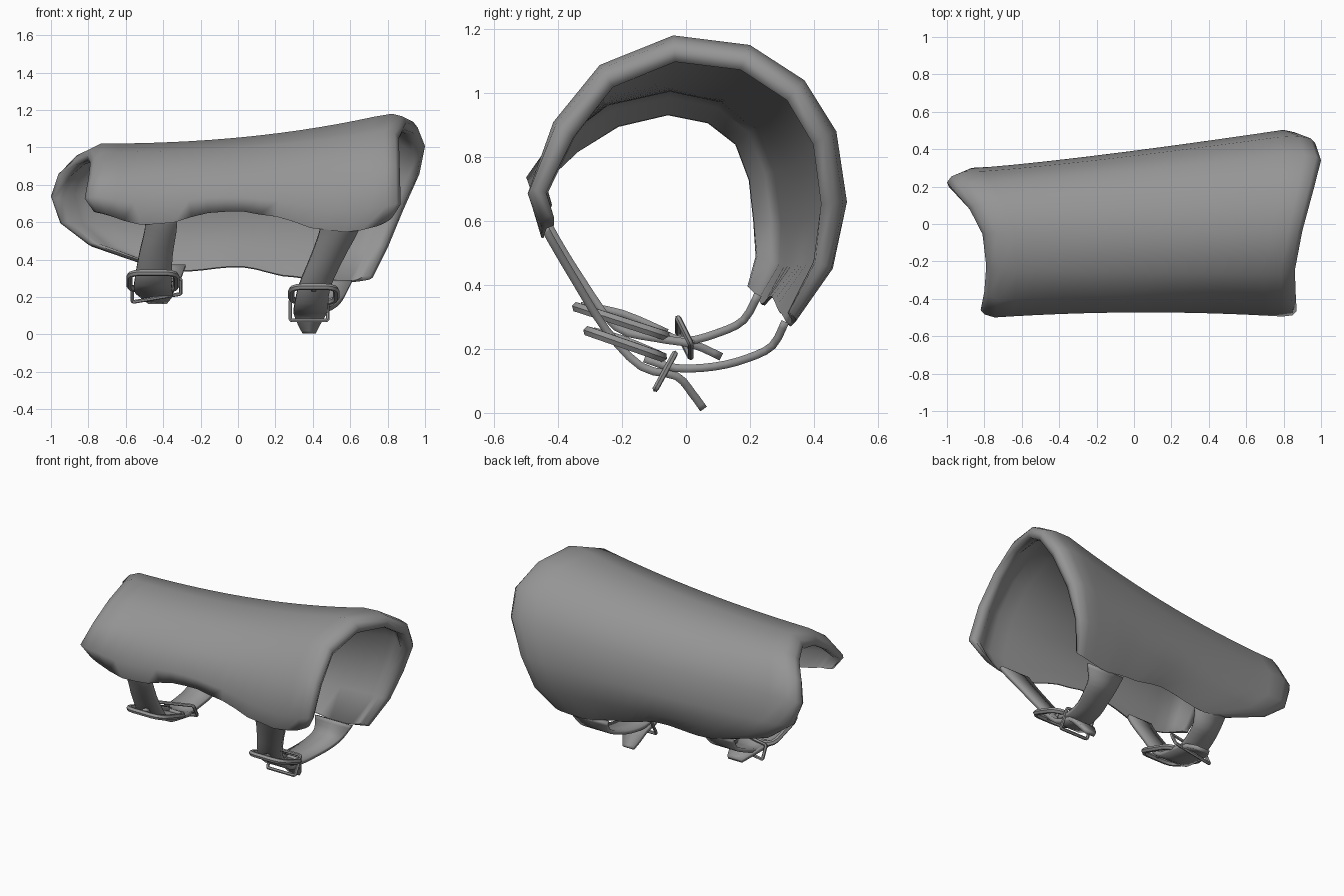
import bpy, math
from mathutils import Vector

if "Cube" in bpy.data.objects:
    bpy.data.objects.remove(bpy.data.objects["Cube"])

mat = bpy.data.materials.new("grey leather")
mat.diffuse_color = (0.3, 0.3, 0.3, 1)
mat.use_nodes = True
mat.node_tree.nodes["Principled BSDF"].inputs["Base Color"].default_value = mat.diffuse_color


def finish(ob, angle=50):
    ob.data.materials.append(mat)
    bpy.ops.object.select_all(action='DESELECT')
    ob.select_set(True)
    bpy.context.view_layer.objects.active = ob
    bpy.ops.object.shade_smooth_by_angle(angle=math.radians(angle))


def new_mesh(name, verts, faces):
    me = bpy.data.meshes.new(name)
    me.from_pydata(verts, [], faces)
    ob = bpy.data.objects.new(name, me)
    bpy.context.collection.objects.link(ob)
    return ob


def lerp_table(tab, x):
    if x <= tab[0][0]:
        return tab[0][1]
    for (a, za), (b, zb) in zip(tab, tab[1:]):
        if x <= b:
            f = (x - a) / (b - a)
            f = f * f * (3 - 2 * f)
            return za + (zb - za) * f
    return tab[-1][1]


# Guard shell: end profiles (y, z) and end x, from front edge over the top to back edge
left = [(-.46, .64), (-.505, .71), (-.41, .87), (-.25, .975), (-.05, 1.02), (.11, .985),
        (.22, .90), (.28, .76), (.30, .59), (.28, .46), (.20, .36)]
right = [(-.45, .56), (-.5, .66), (-.42, .91), (-.27, 1.09), (-.04, 1.18), (.20, 1.15),
         (.37, 1.04), (.47, .88), (.505, .66), (.47, .45), (.36, .27)]
left_x = [-.77, -.82, -.80, -.79, -.81, -.88, -.96, -1.0, -.95, -.80, -.53]
right_x = [.82, .87, .865, .86, .90, .96, 1.0, .97, .88, .80, .72]
front_edge = [(-.8, .66), (-.5, .585), (-.33, .60), (-.18, .65), (0, .66), (.2, .63),
              (.42, .565), (.6, .545), (.75, .58), (.85, .63)]
back_edge = [(-.53, .37), (-.3, .335), (0, .36), (.3, .305), (.5, .27), (.73, .29)]
edge_fade = {0: .45, 1: .75, 9: .8, 10: .45}


def shell_point(u, depth, j):
    """Point at fraction u of the length, sunk by depth below the outer skin."""
    x = left_x[j] + (right_x[j] - left_x[j]) * u
    ty = min(max((x + .85) / 1.66, 0), 1) ** 1.2
    tz = min(max((x + .8) / 1.6, 0), 1) ** 2.3
    y = left[j][0] + (right[j][0] - left[j][0]) * ty
    z = left[j][1] + (right[j][1] - left[j][1]) * tz
    if j in (1, 2):
        y += .03 * (1 - (2 * u - 1) ** 2)
    if j == 0:
        z = lerp_table(front_edge, x)
    elif j == 1:
        z = .5 * z + .5 * (lerp_table(front_edge, x) + .11)
    elif j == 10:
        z = lerp_table(back_edge, x)
    d = Vector((-.08 + .08 * ty - y, .62 - z)).normalized() * depth * edge_fade.get(j, 1)
    return (x, y + d.x, z + d.y)


# Closed lengthwise section: thin wall with a thick rolled lip at both ends
mid = [.1 + .8 * k / 14 for k in range(15)]
outer = [(0, .062), (.012, .028), (.045, 0)] + [(u, 0) for u in mid] + [(.955, 0), (.987, .014), (1, .045)]
inner = [(.006, .09), (.03, .088), (.065, .035)] + [(u, .018) for u in mid] + [(.935, .035), (.965, .083), (.992, .083)]
loop = outer + inner[::-1]
N = len(loop)
verts = [shell_point(u, d, j) for u, d in loop for j in range(11)]
faces = [(i * 11 + j, (i + 1) % N * 11 + j, (i + 1) % N * 11 + j + 1, i * 11 + j + 1)
         for i in range(N) for j in range(10)]
for i in range(N // 2 - 1):
    a, b, c, d = i * 11, (i + 1) * 11, (N - 2 - i) * 11, (N - 1 - i) * 11
    faces += [(d, c, b, a), (a + 10, b + 10, c + 10, d + 10)]
finish(new_mesh("guard_shell", verts, faces), 75)


def spline(pts, steps=3):
    """Catmull-Rom through points of any dimension."""
    p = [pts[0]] + pts + [pts[-1]]
    out = []
    for k in range(1, len(p) - 2):
        a, b, c, d = p[k - 1:k + 3]
        for s in range(steps):
            t = s / steps
            out.append([.5 * (2 * B + (C - A) * t + (2 * A - 5 * B + 4 * C - D) * t * t
                              + (3 * B - A - 3 * C + D) * t ** 3)
                        for A, B, C, D in zip(a, b, c, d)])
    return out + [list(pts[-1])]


def strap(name, pts):
    """Flat band; each point is x, y, z, half width."""
    path = spline(pts)
    ob = new_mesh(name, [(x + s * w, y, z) for x, y, z, w in path for s in (-1, 0, 1)],
                  [(i * 3 + j, i * 3 + 3 + j, i * 3 + 4 + j, i * 3 + 1 + j)
                   for i in range(len(path) - 1) for j in range(2)])
    m = ob.modifiers.new("thickness", 'SOLIDIFY')
    m.thickness, m.offset = .025, 0
    finish(ob)


def frame(name, centre, half_x, along, radius, corner, skew=0):
    """Closed rounded rectangle of wire spanning x and the given direction."""
    c, d = Vector(centre), Vector((0, *along))
    hl = d.length
    d.normalize()
    cu = bpy.data.curves.new(name, 'CURVE')
    cu.dimensions, cu.bevel_depth, cu.bevel_resolution = '3D', radius, 1
    sp = cu.splines.new('POLY')
    pts = []
    for q, (sx, sy) in enumerate([(1, 1), (-1, 1), (-1, -1), (1, -1)]):
        for k in range(4):
            a = math.radians(90 * q + 30 * k)
            px = sx * (half_x - corner) + corner * math.cos(a)
            py = sy * (hl - corner) + corner * math.sin(a)
            pts.append(c + Vector((px, 0, skew * px)) + d * py)
    sp.points.add(len(pts) - 1)
    for p, co in zip(sp.points, pts):
        p.co = (*co, 1)
    sp.use_cyclic_u = True
    ob = bpy.data.objects.new(name, cu)
    bpy.context.collection.objects.link(ob)
    bpy.ops.object.select_all(action='DESELECT')
    ob.select_set(True)
    bpy.context.view_layer.objects.active = ob
    bpy.ops.object.convert(target='MESH')
    finish(bpy.context.object)


# Left strap: front piece with tail, back piece, buckle, keeper, prong
strap("left_front_strap", [(-.41, -.44, .61, .085), (-.415, -.41, .55, .085), (-.44, -.33, .42, .09),
                           (-.455, -.22, .27, .10), (-.45, -.10, .235, .10), (-.44, .02, .215, .09),
                           (-.43, .11, .175, .05)])
strap("left_back_strap", [(-.39, .225, .37, .11), (-.40, .18, .29, .09), (-.42, .10, .25, .085),
                          (-.44, 0, .225, .085), (-.45, -.08, .25, .085)])
frame("left_buckle", (-.455, -.20, .285), .125, (.14, -.045), .017, .06)
frame("left_keeper", (-.435, -.005, .235), .13, (.02, -.04), .010, .01, .17)
strap("left_prong", [(-.455, -.33, .335, .012), (-.455, -.2, .31, .012), (-.455, -.06, .25, .012)])

# Right strap: same parts, lower and slanted
strap("right_front_strap", [(.545, -.44, .575, .105), (.53, -.415, .53, .10), (.48, -.35, .42, .09),
                            (.41, -.25, .26, .085), (.39, -.14, .145, .09), (.385, -.03, .115, .085),
                            (.38, .02, .06, .06), (.38, .055, .012, .035)])
strap("right_back_strap", [(.48, .31, .285, .13), (.47, .27, .21, .10), (.45, .19, .17, .09),
                           (.42, .09, .145, .085), (.40, -.03, .14, .085), (.39, -.13, .17, .085)])
frame("right_buckle", (.405, -.19, .215), .12, (.115, -.04), .017, .06)
frame("right_keeper", (.38, -.065, .13), .10, (.03, .055), .010, .01)
strap("right_prong", [(.405, -.29, .255, .012), (.405, -.2, .23, .012), (.405, -.08, .18, .012)])
